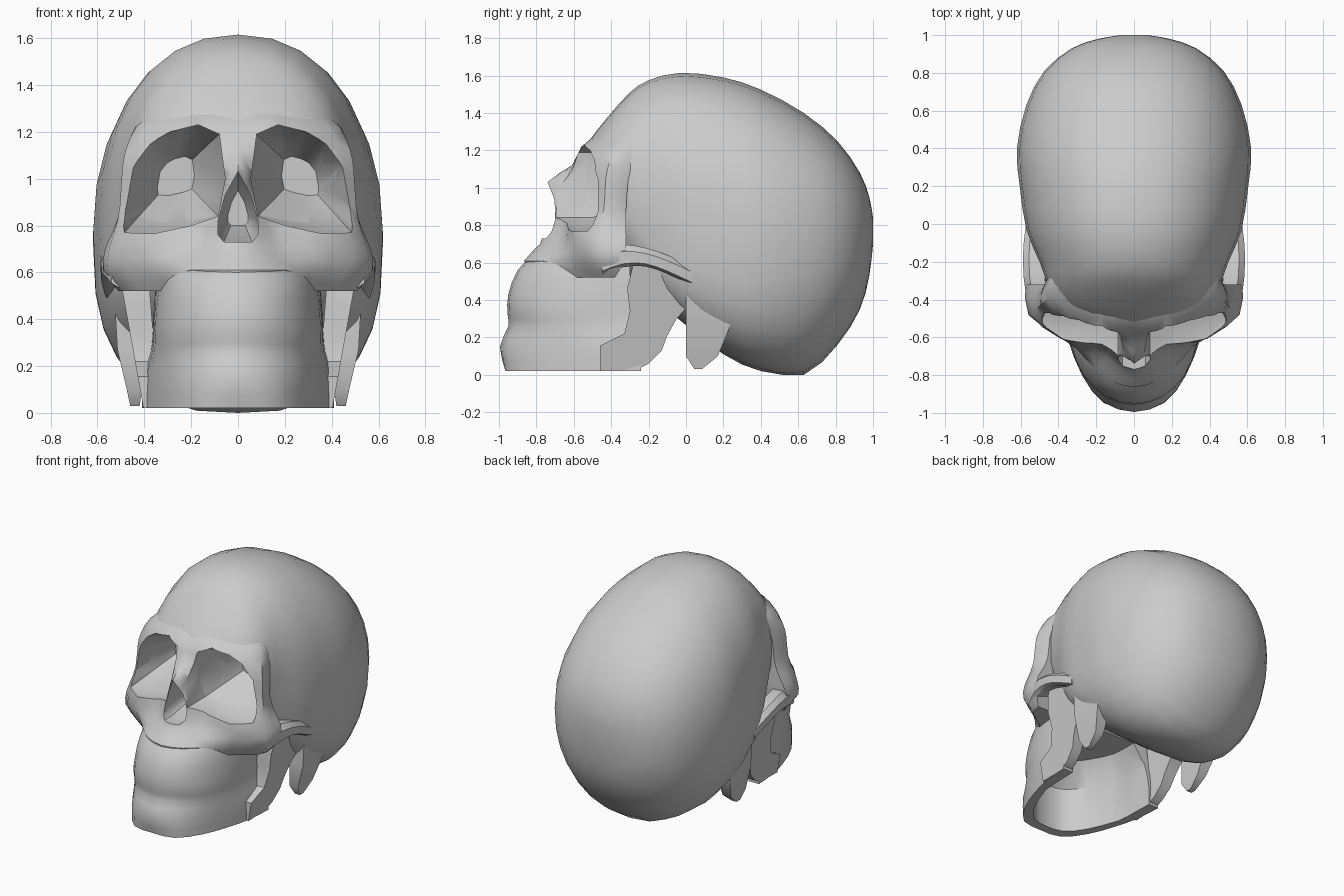
import bpy, bmesh, math


def loft(name, rings):
    """Closed skin through equal-length rings of 3D points."""
    bm = bmesh.new()
    vs = [[bm.verts.new(p) for p in r] for r in rings]
    n = len(rings[0])
    for a, b in zip(vs, vs[1:]):
        for i in range(n):
            bm.faces.new((a[i], a[(i + 1) % n], b[(i + 1) % n], b[i]))
    bm.faces.new(vs[0][::-1])
    bm.faces.new(vs[-1])
    bmesh.ops.recalc_face_normals(bm, faces=bm.faces)
    me = bpy.data.meshes.new(name)
    bm.to_mesh(me)
    bm.free()
    ob = bpy.data.objects.new(name, me)
    bpy.context.collection.objects.link(ob)
    return ob


def refine(rows, k=2):
    """Catmull-Rom resampling of a list of number tuples."""
    out, m = [], len(rows) - 1
    for i in range(m):
        quad = [rows[max(0, i - 1)], rows[i], rows[i + 1], rows[min(m, i + 2)]]
        for j in range(k):
            t = j / k
            out.append(tuple(
                0.5 * (2 * b + (c - a) * t + (2 * a - 5 * b + 4 * c - d) * t * t
                       + (3 * b - a - 3 * c + d) * t ** 3)
                for a, b, c, d in zip(*quad)))
    return out + [rows[-1]]


def slices(name, rows):
    """Loft of mirrored horizontal outlines; row = z, then x,y pairs from the midline back."""
    rings = []
    for r in rows:
        half = list(zip(r[1::2], r[2::2]))
        full = [(-x, y) for x, y in half[:0:-1]] + half
        rings.append([(x, y, r[0]) for x, y in refine(full)])
    return loft(name, rings)


def cut(ob, cutters):
    bpy.context.view_layer.objects.active = ob
    for c in cutters:
        m = ob.modifiers.new("cut", 'BOOLEAN')
        m.operation, m.solver, m.object = 'DIFFERENCE', 'EXACT', c
        bpy.ops.object.modifier_apply(modifier=m.name)


# Cranium: superellipse sections along y
# (y, half width, top, bottom, widest height, lower squareness)
stations = [(-.53, .20, 1.235, .95, 1.08, 2.3), (-.47, .35, 1.315, .80, 1.06, 2.3),
            (-.40, .425, 1.40, .66, 1.04, 2.5), (-.30, .465, 1.51, .52, 1.02, 3),
            (-.20, .50, 1.575, .43, .95, 4), (-.03, .57, 1.615, .29, .86, 4),
            (.20, .605, 1.59, .11, .80, 3.2),
            (.40, .62, 1.525, .02, .75, 2.7), (.63, .57, 1.40, 0, .73, 2.3),
            (.81, .475, 1.25, .16, .73, 2.2), (.93, .33, 1.08, .35, .74, 2.2),
            (.98, .19, .95, .53, .76, 2), (1.0, .07, .84, .70, .78, 2)]
rings = []
for y, w, top, bot, mid, low in refine(stations):
    ring = []
    for i in range(28):
        c, s = math.cos(math.tau * i / 28), math.sin(math.tau * i / 28)
        e = 2 / (2.2 if s > 0 else low)
        h = top - mid if s > 0 else mid - bot
        ring.append((math.copysign(w * abs(c) ** e, c), y,
                     max(0, mid + math.copysign(h * abs(s) ** e, s))))
    rings.append(ring)
cranium = loft("cranium", rings)

# Face: brow, nasal bridge, cheekbones
face = slices("face", refine([
    (1.31, 0, -.44, .06, -.44, .16, -.42, .27, -.36, .34, -.27, .34, -.20),
    (1.22, 0, -.555, .07, -.56, .18, -.55, .33, -.475, .435, -.37, .43, -.27),
    (1.12, 0, -.61, .06, -.60, .17, -.58, .34, -.52, .48, -.415, .455, -.29),
    (1.03, 0, -.74, .06, -.655, .13, -.60, .34, -.54, .495, -.43, .47, -.31),
    (.88, 0, -.735, .08, -.69, .15, -.63, .35, -.57, .505, -.44, .48, -.32),
    (.78, 0, -.76, .09, -.71, .18, -.64, .37, -.61, .525, -.47, .52, -.32),
    (.70, 0, -.78, .10, -.745, .20, -.67, .40, -.60, .55, -.48, .565, -.32),
    (.61, 0, -.865, .14, -.82, .25, -.72, .37, -.60, .555, -.48, .57, -.33),
    (.52, 0, -.84, .13, -.79, .23, -.70, .34, -.57, .48, -.47, .51, -.38)]))

# Jaws: one smooth barrel from upper teeth to chin
jaw = slices("jaw", refine([
    (.66, 0, -.80, .13, -.76, .23, -.68, .30, -.56, .33, -.45, .34, -.30),
    (.56, 0, -.90, .145, -.86, .255, -.75, .32, -.59, .34, -.45, .35, -.30),
    (.43, 0, -.95, .15, -.91, .265, -.79, .335, -.62, .355, -.45, .36, -.29),
    (.33, 0, -.955, .15, -.915, .27, -.80, .34, -.62, .36, -.45, .365, -.28),
    (.26, 0, -.95, .15, -.905, .27, -.785, .34, -.61, .365, -.45, .375, -.26),
    (.15, 0, -.995, .16, -.945, .275, -.80, .35, -.61, .39, -.43, .405, -.24),
    (.02, 0, -.965, .16, -.945, .275, -.80, .35, -.61, .395, -.43, .41, -.24)]))

# Hollow under the jaw
hollow = (0, -.90, .13, -.875, .23, -.75, .30, -.58, .325, -.45, .335, .10)
roof = (0, -.76, .09, -.73, .16, -.64, .22, -.52, .24, -.40, .25, .10)
mouth_cutter = slices("mouth_cutter", [(-.1,) + hollow, (.34,) + hollow, (.48,) + roof])

# Eye sockets and nose opening: prisms tapering to the back
eye = [(.17, 1.23), (.29, 1.20), (.38, 1.15), (.46, 1.05), (.495, .86), (.485, .77),
       (.36, .765), (.20, .80), (.085, .84), (.055, 1.0), (.08, 1.19)]
nose = [(0, 1.03), (.055, .93), (.085, .82), (.085, .76), (.06, .73),
        (-.06, .73), (-.085, .76), (-.085, .82), (-.055, .93)]


def opening(name, outline, centre, depths, side=1):
    cx, cz = centre
    return loft(name, [[(side * (cx + (x - cx) * k), y, cz + (z - cz) * k) for x, z in outline]
                       for y, k in depths])


cutters = [opening("eye_cutter", eye, (.26, 1.02), [(-.95, 1), (-.50, 1), (-.22, .36)], s)
           for s in (1, -1)]
cutters.append(opening("nose_cutter", nose, (0, .87), [(-.95, 1), (-.66, 1), (-.45, .5)]))
cut(cranium, cutters)
cut(face, cutters)
cut(jaw, [mouth_cutter])
for c in cutters + [mouth_cutter]:
    bpy.data.objects.remove(c)

# Paired parts
parts = [cranium, face, jaw]
ramus = [(-.28, .60), (-.315, .46), (-.30, .34), (-.33, .22), (-.46, .155), (-.46, .02), (-.27, .025),
         (-.20, .06), (-.13, .13), (-.10, .21), (-.05, .30), (.04, .40), (.04, .56)]
arch = refine([(.53, -.45, .60, .065), (.565, -.34, .635, .06), (.575, -.22, .63, .05),
               (.572, -.10, .59, .05), (.555, .03, .53, .05)])
mastoid = [(.45, .43, .525, .0, .24), (.27, .41, .515, 0, .24), (.10, .41, .475, 0, .17),
           (.03, .42, .46, .045, .085)]
for s, tag in ((1, "right"), (-1, "left")):
    # Rear branch of the jaw
    parts.append(loft("jaw_branch_" + tag, [[(s * (b + k * z), y, z) for y, z in ramus]
                                            for b, k in ((.335, .08), (.40, .18))]))
    # Cheek arch
    parts.append(loft("cheek_arch_" + tag, [
        [(s * (x + dx), y, z + dz * h) for dx, dz in
         ((-.10, -.7), (-.02, -1), (.01, -.7), (.012, .4), (-.02, 1), (-.10, .9))]
        for x, y, z, h in arch]))
    # Bony point behind the ear
    parts.append(loft("ear_process_" + tag, [
        [(s * x0, y0, z), (s * x1, y0, z), (s * x1, y1, z), (s * x0, y1, z)]
        for z, x0, x1, y0, y1 in mastoid]))

# Smooth shading with sharp rims
bpy.ops.object.select_all(action='DESELECT')
for ob in parts:
    ob.select_set(True)
bpy.context.view_layer.objects.active = cranium
bpy.ops.object.shade_smooth_by_angle(angle=math.radians(40))
